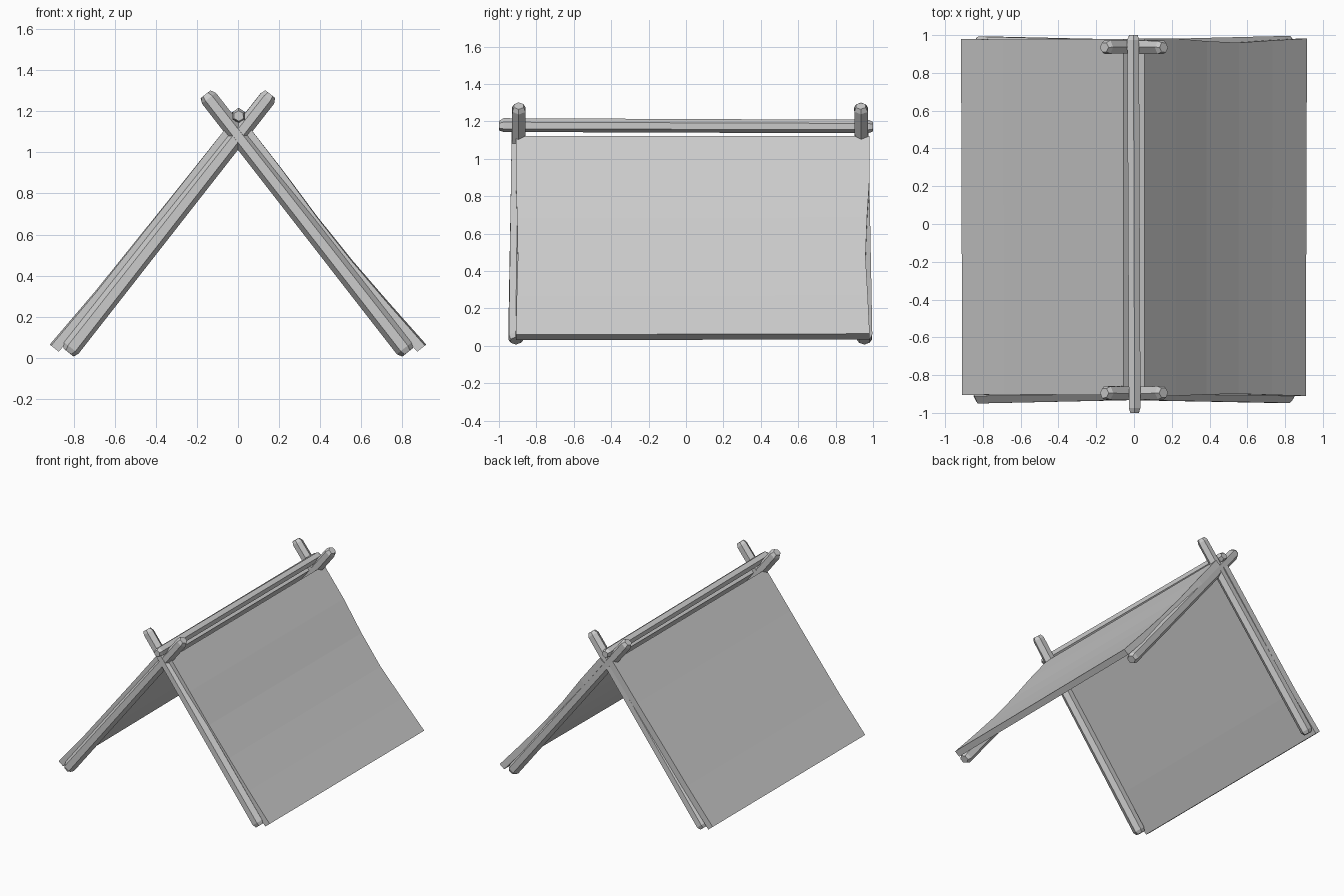
import bpy, bmesh, random
from mathutils import Vector

if "Cube" in bpy.data.objects:
    bpy.data.objects.remove(bpy.data.objects["Cube"])

random.seed(4)


def finish(name, bm):
    bmesh.ops.recalc_face_normals(bm, faces=bm.faces)
    mesh = bpy.data.meshes.new(name)
    bm.to_mesh(mesh)
    bm.free()
    obj = bpy.data.objects.new(name, mesh)
    bpy.context.collection.objects.link(obj)
    return obj


def pole(name, a, b, r0, r1, sides=6):
    """Rough-hewn faceted pole with chamfered ends."""
    a, b = Vector(a), Vector(b)
    axis = b - a
    rot = axis.to_track_quat('Z', 'Y')
    bm = bmesh.new()
    cap = 0.025 / axis.length
    rings = []
    base = bmesh.ops.create_circle(bm, segments=sides, radius=1)["verts"]
    unit = [v.co.copy() for v in base]
    bmesh.ops.delete(bm, geom=base, context='VERTS')
    for t, s in ((0, 0.72), (cap, 1), (1 - cap, 1), (1, 0.72)):
        r = (r0 + (r1 - r0) * t) * s
        ring = []
        for u in unit:
            co = a + axis * t + rot @ (u * r * random.uniform(0.92, 1.06))
            co.z = max(co.z, 0)
            ring.append(bm.verts.new(co))
        rings.append(ring)
    for p, q in zip(rings, rings[1:]):
        for i in range(sides):
            j = (i + 1) % sides
            bm.faces.new((p[i], p[j], q[j], q[i]))
    bm.faces.new(rings[0])
    bm.faces.new(rings[-1])
    return finish(name, bm)


def cover(name, side, sag, y_front, y_back):
    """Thick sloping sheet; sag gives inward offset and rear edge dip per row."""
    low, high = Vector((0.872, 0, 0.03)), Vector((0.018, 0, 1.092))
    out = Vector((0.78, 0, 0.626))
    bm = bmesh.new()
    rows = []
    for i, (dip, edge) in enumerate(sag):
        t = i / (len(sag) - 1)
        p = low.lerp(high, t) - out * dip
        row = []
        for y, lift in ((y_front + edge * 0.5, 0), (y_back - edge, 0.008)):
            for off in (0, 0.048):
                q = p + out * (off + lift * (1 - t))
                row.append(bm.verts.new((q.x * side, y, q.z)))
        rows.append([row[0], row[1], row[3], row[2]])
    for p, q in zip(rows, rows[1:]):
        for i in range(4):
            j = (i + 1) % 4
            bm.faces.new((p[i], p[j], q[j], q[i]))
    bm.faces.new(rows[0])
    bm.faces.new(rows[-1])
    return finish(name, bm)


# Crossed support poles at both ends
for end, y_low, y_high in (("front", -0.91, -0.895), ("back", 0.955, 0.935)):
    for label, s in (("left", -1), ("right", 1)):
        pole(f"{end}_{label}_pole", (0.825 * s, y_low, 0.027),
             (-0.157 * s, y_high, 1.283), 0.045, 0.041)

# Ridge pole resting in the crossings
pole("ridge_pole", (0.003, -1.0, 1.178), (-0.003, 1.0, 1.172), 0.037, 0.036)

# Two sloping covers
cover("left_cover", -1, [(0, 0), (0.008, 0.004), (0.006, 0.003), (0.004, 0), (0, 0)],
      -0.905, 0.98)
cover("right_cover", 1, [(0, 0), (0.012, 0.01), (0.02, 0.022), (0.018, 0.014), (0.006, 0), (0, 0)],
      -0.91, 0.982)
